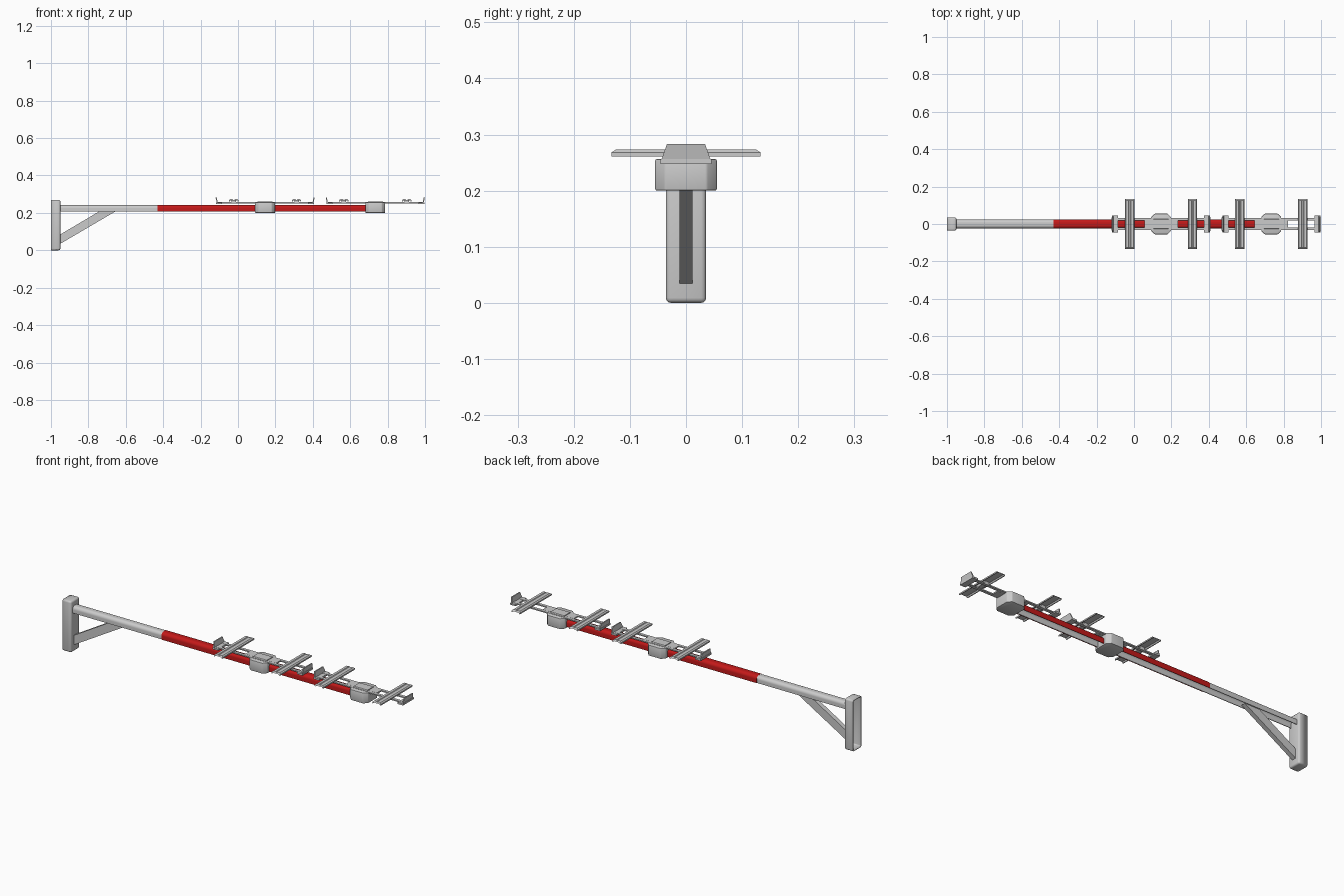
import bpy, bmesh, math
from mathutils import Vector

if "Cube" in bpy.data.objects:
    bpy.data.objects.remove(bpy.data.objects["Cube"])

red = bpy.data.materials.new("red_paint")
red.diffuse_color = (0.55, 0.01, 0.01, 1)
red.use_nodes = True
red.node_tree.nodes["Principled BSDF"].inputs["Base Color"].default_value = red.diffuse_color


def finish(name, bm, smooth=False, mat=None):
    bmesh.ops.recalc_face_normals(bm, faces=bm.faces)
    me = bpy.data.meshes.new(name)
    bm.to_mesh(me)
    bm.free()
    ob = bpy.data.objects.new(name, me)
    bpy.context.collection.objects.link(ob)
    if mat:
        me.materials.append(mat)
    if smooth:
        bpy.ops.object.select_all(action='DESELECT')
        ob.select_set(True)
        bpy.context.view_layer.objects.active = ob
        bpy.ops.object.shade_smooth_by_angle(angle=math.radians(35))
    return ob


def prism(name, pts, axis, a, b, shear=0.0, smooth=False, mat=None, bevel=0.0):
    """Extrude a closed 2D outline along x, y or z; shear tilts x with height."""
    bm = bmesh.new()

    def place(p, t):
        u, v = p
        return {'x': (t, u, v), 'y': (u, t, v), 'z': (u, v, t)}[axis]

    z0 = min(p[1] for p in pts)
    rows = []
    for t in (a, b):
        row = []
        for p in pts:
            co = Vector(place(p, t))
            if shear:
                co.x += shear * (co.z - z0)
            row.append(bm.verts.new(co))
        rows.append(row)
    n = len(pts)
    bm.faces.new(rows[0])
    bm.faces.new(rows[1])
    for i in range(n):
        j = (i + 1) % n
        bm.faces.new((rows[0][i], rows[0][j], rows[1][j], rows[1][i]))
    if bevel:
        bmesh.ops.bevel(bm, geom=bm.edges[:], offset=bevel, segments=2,
                        affect='EDGES', profile=0.5)
    return finish(name, bm, smooth, mat)


def box(name, x0, x1, y0, y1, z0, z1):
    return prism(name, [(x0, y0), (x1, y0), (x1, y1), (x0, y1)], 'z', z0, z1)


def arch(w, z0, z1, r):
    """Inverted U outline with rounded shoulders, open at the bottom."""
    pts = [(w, z0)]
    for k in range(9):
        t = math.radians(90 * k / 8)
        pts.append((w - r + r * math.cos(t), z1 - r + r * math.sin(t)))
    return pts + [(-y, z) for y, z in reversed(pts)]


# Wall post: rounded pan, open at the back
bm = bmesh.new()
bmesh.ops.create_cube(bm, size=1)
for v in bm.verts:
    v.co = Vector((-0.975 + v.co.x * 0.05, v.co.y * 0.072, 0.135 + v.co.z * 0.27))
back = [f for f in bm.faces if f.calc_center_median().x < -0.99]
bmesh.ops.delete(bm, geom=back, context='FACES')
edges = [e for e in bm.edges if not e.is_boundary]
bmesh.ops.bevel(bm, geom=edges, offset=0.009, segments=3, affect='EDGES', profile=0.5)
post = finish("wall_post", bm, True)
sol = post.modifiers.new("shell", 'SOLIDIFY')
sol.thickness = 0.004
sol.offset = -1

# Diagonal brace
prism("brace", [(-0.953, 0.033), (-0.953, 0.083), (-0.735, 0.212), (-0.648, 0.212)],
      'y', -0.012, 0.012)

# Arm: channel open downward, with painted skin
prism("arm", arch(0.0235, 0.207, 0.2415, 0.017)
      + arch(0.020, 0.207, 0.238, 0.014)[::-1], 'x', -0.952, 0.75, smooth=True)
prism("painted_sleeve", arch(0.0245, 0.206, 0.2425, 0.017)
      + arch(0.0236, 0.206, 0.2416, 0.017)[::-1], 'x', -0.43, 0.70, smooth=True, mat=red)


def carrier(cx, tag):
    # Clamp block with cut corners
    hx, hy, c = 0.053, 0.055, 0.018
    outline = [(hx, hy - c), (hx - c, hy), (c - hx, hy), (-hx, hy - c),
               (-hx, c - hy), (c - hx, -hy), (hx - c, -hy), (hx, c - hy)]
    prism("clamp_block_" + tag, [(cx + x, y) for x, y in outline], 'z',
          0.2, 0.256, smooth=True, bevel=0.003)
    # Slotted rail
    for s, side in ((1, "back"), (-1, "front")):
        y = sorted((s * 0.018, s * 0.033))
        box(f"rail_{side}_{tag}", cx - 0.255, cx + 0.255, y[0], y[1], 0.251, 0.257)
    box("rail_centre_" + tag, cx - 0.09, cx + 0.09, -0.0185, 0.0185, 0.2505, 0.2575)
    # Raised saddle over the block
    prism("saddle_" + tag, [(-0.031, 0.254), (0.031, 0.254), (0.024, 0.261), (-0.024, 0.261)],
          'x', cx - 0.04, cx + 0.04)
    for s, side in ((-1, "left"), (1, "right")):
        # Cross bar: shallow channel with trimmed ends
        bx = cx + s * 0.168
        sec = [(-0.025, 0.261), (-0.025, 0.268), (-0.019, 0.273), (-0.006, 0.273),
               (-0.003, 0.270), (0.003, 0.270), (0.006, 0.273), (0.019, 0.273),
               (0.025, 0.268), (0.025, 0.261), (0.021, 0.261), (0.017, 0.267),
               (-0.017, 0.267), (-0.021, 0.261)]
        bar = prism(f"cross_bar_{side}_{tag}", [(bx + x, z) for x, z in sec],
                    'y', -0.133, 0.133)
        for v in bar.data.vertices:
            if v.co.z > 0.2685:
                v.co.y *= 0.94
        # Spacer under the bar
        box(f"bar_spacer_{side}_{tag}", bx - 0.012, bx + 0.012, -0.033, 0.033, 0.255, 0.268)
        # End stop: foot and leaning tapered wall
        ex = cx + s * 0.252
        x = sorted((ex - s * 0.022, ex + s * 0.01))
        box(f"stop_foot_{side}_{tag}", x[0], x[1], -0.045, 0.045, 0.247, 0.256)
        prism(f"stop_wall_{side}_{tag}",
              [(-0.046, 0.249), (0.046, 0.249), (0.034, 0.283), (-0.034, 0.283)],
              'x', ex - 0.003 + s * 0.003, ex + 0.003 + s * 0.003)
        wall = bpy.data.objects[f"stop_wall_{side}_{tag}"]
        for v in wall.data.vertices:
            if v.co.z > 0.27:
                v.co.x += s * 0.007


carrier(0.145, "inner")
carrier(0.734, "outer")
